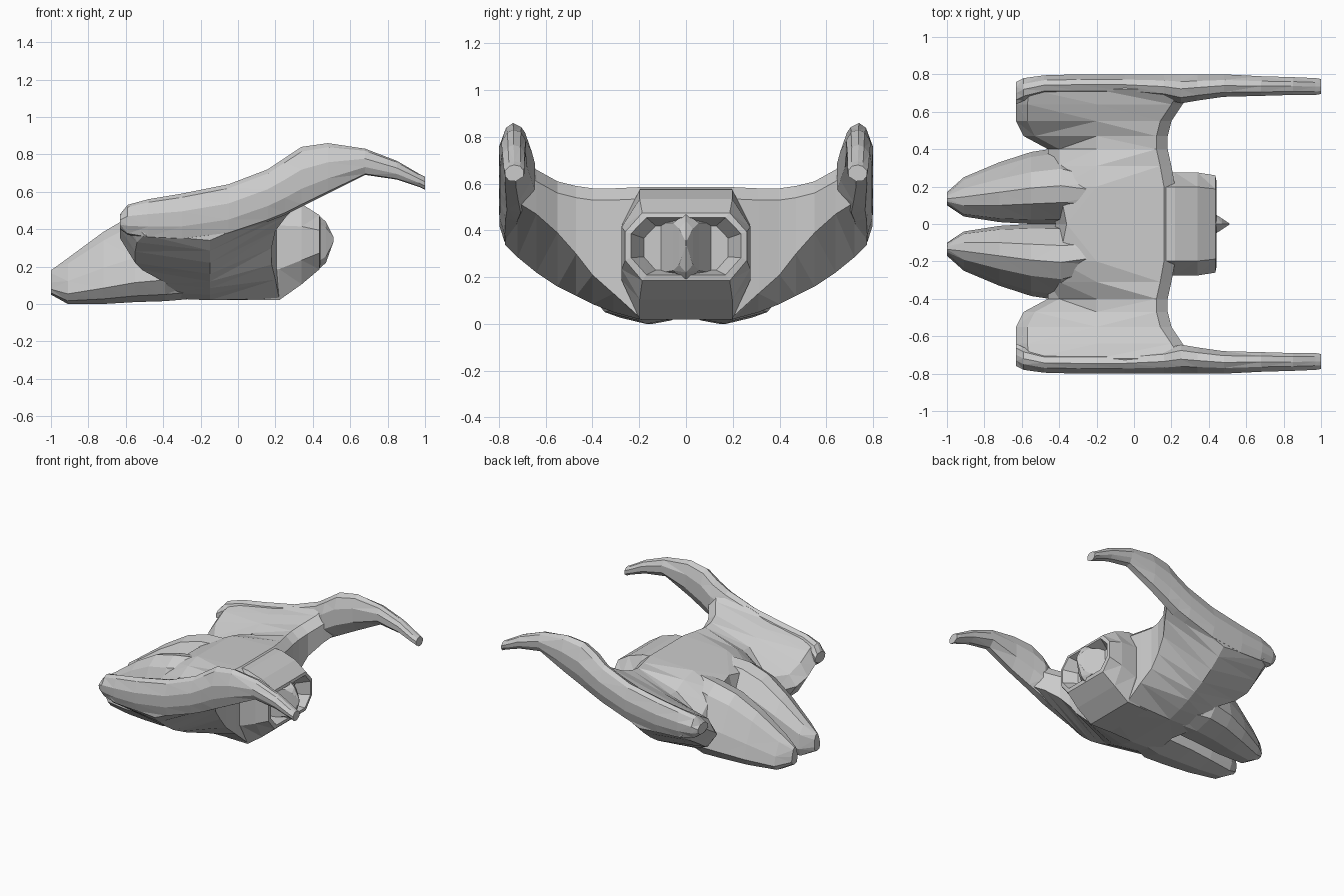
import bpy, bmesh, math


def loft(name, rings, mirror=False):
    """Skin a list of equal-length point rings, cap both ends, flat shaded."""
    bm = bmesh.new()
    vs = [[bm.verts.new(p) for p in r] for r in rings]
    n = len(rings[0])
    for a, b in zip(vs, vs[1:]):
        for i in range(n):
            j = (i + 1) % n
            bm.faces.new((a[i], a[j], b[j], b[i]))
    bm.faces.new(vs[0][::-1])
    bm.faces.new(vs[-1])
    bmesh.ops.triangulate(bm, faces=[f for f in bm.faces if len(f.verts) == 4])
    bmesh.ops.recalc_face_normals(bm, faces=bm.faces)
    me = bpy.data.meshes.new(name)
    bm.to_mesh(me)
    bm.free()
    ob = bpy.data.objects.new(name, me)
    bpy.context.collection.objects.link(ob)
    if mirror:
        m = ob.modifiers.new("mirror", 'MIRROR')
        m.use_axis = (False, True, False)
        m.use_mirror_merge = False
    return ob


def box_rings(stations, shape):
    """Rings along x: shape points (u, v) mapped into y0..y1, z0..z1."""
    return [[(x, y0 + u * (y1 - y0), z0 + v * (z1 - z0)) for u, v in shape]
            for x, y0, y1, z0, z1 in stations]


# Hull: aerofoil-like rings across the span
# y, x front, x back, top z (front, mid, back), bottom z (back, mid, front)
hull = [
    (0.00, -.42, .22, .50, .57, .585, .02, .02, .03),
    (0.20, -.46, .22, .47, .57, .585, .03, .02, .03),
    (0.31, -.46, .20, .42, .54, .58, .13, .05, .06),
    (0.40, -.46, .18, .34, .49, .58, .21, .085, .11),
    (0.47, -.59, .18, .37, .49, .59, .30, .12, .18),
    (0.55, -.63, .20, .44, .53, .61, .39, .16, .22),
    (0.64, -.63, .26, .49, .565, .66, .47, .22, .28),
    (0.72, -.62, .31, .52, .585, .73, .52, .285, .33),
    (0.775, -.58, .31, .50, .56, .70, .54, .34, .37),
]


def hull_ring(y, xf, xb, tf, tm, tb, bb, bmid, bf):
    return [(xf, y, (tf + bf) / 2 + .02), (xf + .06, y, tf), (-.2, y, tm),
            (xb - .06, y, tb), (xb, y, tb - .05), (xb, y, bb),
            (-.15, y, bmid), (xf + .08, y, bf)]


left = [hull_ring(-s[0], *s[1:]) for s in reversed(hull[1:])]
loft("hull", left + [hull_ring(*s) for s in hull])

# Side wings sweeping back into downturned horns: x, y in, y out, z low, z high
oval = [(0, .3), (0, .68), (.2, .93), (.5, 1), (.75, .92), (1, .62),
        (.97, .3), (.78, .04), (.4, 0)]
wing = [
    (-.63, .64, .76, .40, .48), (-.59, .66, .78, .37, .53),
    (-.48, .69, .795, .35, .56), (-.30, .69, .80, .34, .59),
    (-.05, .69, .80, .37, .64), (.16, .67, .80, .44, .72),
    (.25, .645, .80, .475, .78), (.34, .66, .80, .52, .84),
    (.48, .68, .80, .59, .86), (.68, .685, .79, .69, .83),
    (.85, .69, .785, .665, .765), (.97, .69, .78, .625, .695),
    (1.0, .695, .775, .61, .68),
]
loft("wing_horn", box_rings(wing, oval), True)

# Two nose prongs
prong_shape = [(0, .3), (.06, .72), (.28, .96), (.5, 1), (.72, .88),
               (.93, .5), (1, .22), (.85, .07), (.5, 0), (.12, .06)]
prong = [
    (-1.0, .10, .17, .05, .18), (-.91, .04, .25, .0, .245),
    (-.72, .01, .33, .0, .385), (-.55, .0, .385, .01, .485),
    (-.39, .0, .41, .015, .53), (-.1, .03, .30, .04, .56),
]
loft("nose_prong", box_rings(prong, prong_shape), True)

# Engine housing behind the hull, hollowed at its rear end
octagon = [(0, .3), (0, .72), (.14, 1), (.5, 1), (.86, 1), (1, .72),
           (1, .3), (.86, 0), (.5, 0), (.14, 0)]
housing = [
    (.05, -.27, .27, .02, .58), (.22, -.275, .275, .02, .575),
    (.34, -.275, .275, .105, .535), (.435, -.26, .26, .185, .475),
    (.44, -.235, .235, .21, .455), (.35, -.18, .18, .23, .42),
]
loft("engine_housing", box_rings(housing, octagon))

# Pointed wedge dividing the two nozzles
wedge_shape = [(.5, 0), (1, .15), (1, .85), (.5, 1), (0, .85), (0, .15)]
wedge = [(.33, -.12, .12, .17, .48), (.43, -.055, .055, .185, .475),
         (.47, -.03, .03, .22, .44), (.51, -.003, .003, .33, .36)]
loft("tail_wedge", box_rings(wedge, wedge_shape))
